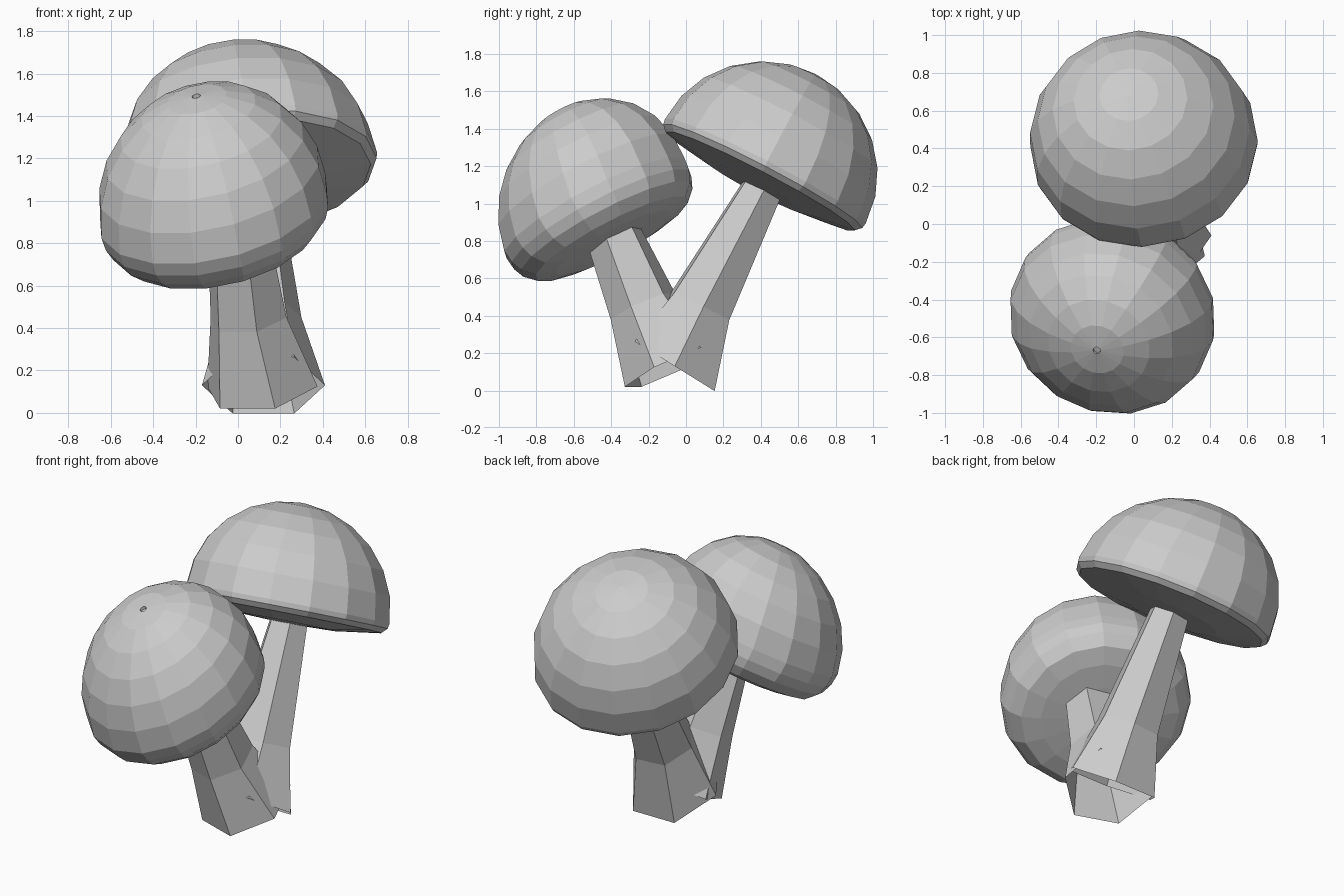
import bpy, bmesh
from math import sin, cos, pi
from mathutils import Vector, Matrix

if "Cube" in bpy.data.objects:
    bpy.data.objects.remove(bpy.data.objects["Cube"])


def frame(origin, axis):
    """Matrix with z along the axis and x kept horizontal."""
    z = Vector(axis).normalized()
    x = Vector((0, 0, 1)).cross(z).normalized()
    y = z.cross(x)
    m = Matrix((x, y, z)).transposed().to_4x4()
    m.translation = Vector(origin)
    return m


def skin(name, rings, closed):
    """Join rings of points with flat quads, optionally closing both ends."""
    bm = bmesh.new()
    loops = [[bm.verts.new(p) for p in ring] for ring in rings]
    n = len(loops[0])
    for a, b in zip(loops, loops[1:]):
        for i in range(n):
            j = (i + 1) % n
            bm.faces.new((a[i], a[j], b[j], b[i]))
    if closed:
        bm.faces.new(loops[0])
        bm.faces.new(loops[-1])
    bmesh.ops.recalc_face_normals(bm, faces=bm.faces)
    mesh = bpy.data.meshes.new(name)
    bm.to_mesh(mesh)
    bm.free()
    obj = bpy.data.objects.new(name, mesh)
    bpy.context.collection.objects.link(obj)
    return obj


def circle(m, r, h, sides, phase=0.0):
    return [m @ Vector((r * cos(2 * pi * (i + phase) / sides),
                        r * sin(2 * pi * (i + phase) / sides), h)) for i in range(sides)]


def cap(name, origin, axis, radius, height, base, under, dimple=(), lean=(0, 0, 0)):
    """Tilted 16-sided dome (its crown shifted by lean), then rim and underside."""
    m = frame(origin, axis)
    dome = [(radius * sin(k * pi / 12), base + height * cos(k * pi / 12))
            for k in range(1, 7)]
    top = list(dimple) or [(0.02, base + height)]
    rings = []
    for r, h in top + dome + under:
        shift = Vector(lean) * max(0, (h - base) / height)
        rings.append([p + shift for p in circle(m, r, h, 16, 0.5)])
    return skin(name, rings, True)


def stem(name, base_axis, path):
    """Bent, tapering six-sided open stem through (centre, radius) points."""
    pts = [Vector(p) for p, _ in path]
    rings = []
    for i, (p, r) in enumerate(path):
        tangent = pts[min(i + 1, len(pts) - 1)] - pts[max(i - 1, 0)]
        rings.append(circle(frame(p, tangent if i else base_axis), r, 0, 6))
    return skin(name, rings, False)


# Taller mushroom at the back
cap("back_cap", (0.055, 0.415, 1.155), (-0.09, 0.46, 0.88), 0.605, 0.585, 0.02,
    [(0.60, -0.01), (0.57, -0.04), (0.3, -0.08), (0.02, -0.09)],
    lean=(-0.03, 0, 0))
stem("back_stem", (0, 0.53, 0.85), [((0.12, -0.06, 0.13), 0.29),
                                    ((0.11, 0.075, 0.45), 0.19),
                                    ((0.07, 0.43, 1.12), 0.115)])

# Shorter mushroom at the front, with a small dimple on its crown
cap("front_cap", (-0.11, -0.47, 0.95), (-0.20, -0.46, 0.87), 0.553, 0.56, 0.03,
    [(0.545, -0.04), (0.52, -0.10), (0.46, -0.16), (0.35, -0.185),
     (0.2, -0.195), (0.02, -0.20)],
    dimple=[(0.018, 0.57), (0.02, 0.587)], lean=(0.03, 0.07, 0.035))
stem("front_stem", (-0.144, -0.417, 0.9), [((0.115, -0.08, 0.125), 0.275),
                                           ((0.05, -0.23, 0.45), 0.19),
                                           ((0.0, -0.40, 0.86), 0.15)])
